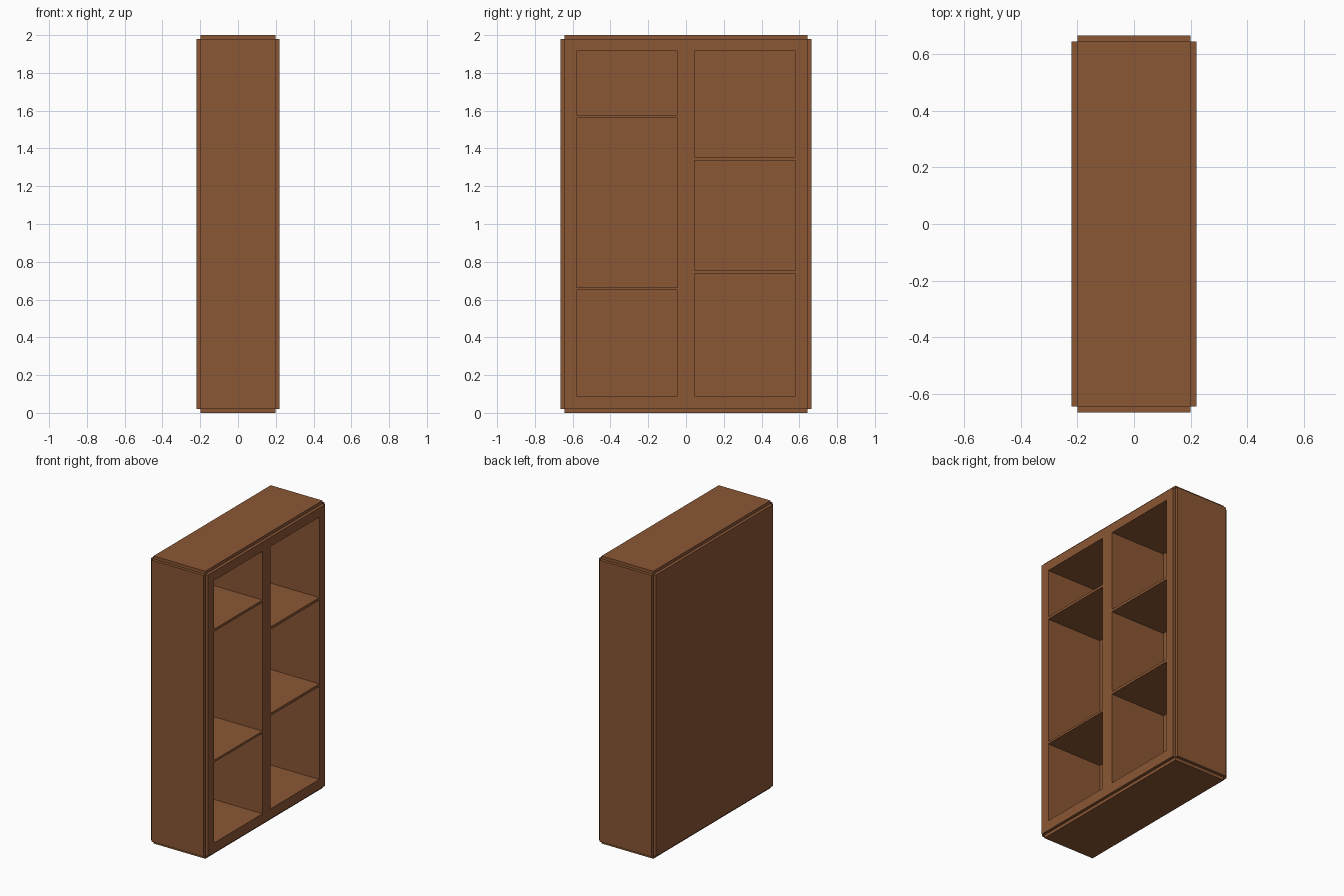
import bpy, bmesh
from mathutils import Vector

if "Cube" in bpy.data.objects:
    bpy.data.objects.remove(bpy.data.objects["Cube"])

wood = bpy.data.materials.new("brown_wood")
wood.diffuse_color = (0.258, 0.095, 0.036, 1)
wood.use_nodes = True
wood.node_tree.nodes["Principled BSDF"].inputs["Base Color"].default_value = wood.diffuse_color


def boxes(name, bounds):
    """One object made of axis-aligned boxes given as (lo, hi) corners."""
    bm = bmesh.new()
    for lo, hi in bounds:
        lo, hi = Vector(lo), Vector(hi)
        size, mid = hi - lo, (hi + lo) / 2
        vs = bmesh.ops.create_cube(bm, size=1)["verts"]
        for v in vs:
            v.co = Vector(c * s for c, s in zip(v.co, size)) + mid
    me = bpy.data.meshes.new(name)
    bm.to_mesh(me)
    bm.free()
    me.materials.append(wood)
    ob = bpy.data.objects.new(name, me)
    bpy.context.collection.objects.link(ob)
    return ob


def combine(target, tool, op):
    mod = target.modifiers.new(op, "BOOLEAN")
    mod.operation, mod.object, mod.solver = op, tool, "EXACT"
    bpy.context.view_layer.objects.active = target
    bpy.ops.object.modifier_apply(modifier=mod.name)
    bpy.data.objects.remove(tool)


# Carcass: three crossing boxes leave a notch along every outer edge
X, Y, H, N = 0.22, 0.665, 2.0, 0.021
case = boxes("bookcase", [((-X, -Y + N, N), (X, Y - N, H - N))])
ends = boxes("end_panels", [((-X + N, -Y, N), (X - N, Y, H - N))])
caps = boxes("top_and_bottom", [((-X + N, -Y + N, 0), (X - N, Y - N, H))])
combine(case, ends, "UNION")
combine(case, caps, "UNION")

# Open compartments, facing +x, one stack per column
columns = [
    (-0.58, -0.045, [(0.09, 0.65), (0.665, 1.56), (1.577, 1.915)]),
    (0.045, 0.58, [(0.09, 0.737), (0.755, 1.337), (1.355, 1.915)]),
]
holes = [((-0.205, y0, z0), (X + 0.1, y1, z1))
         for y0, y1, levels in columns for z0, z1 in levels]
combine(case, boxes("compartment_cutter", holes), "DIFFERENCE")
